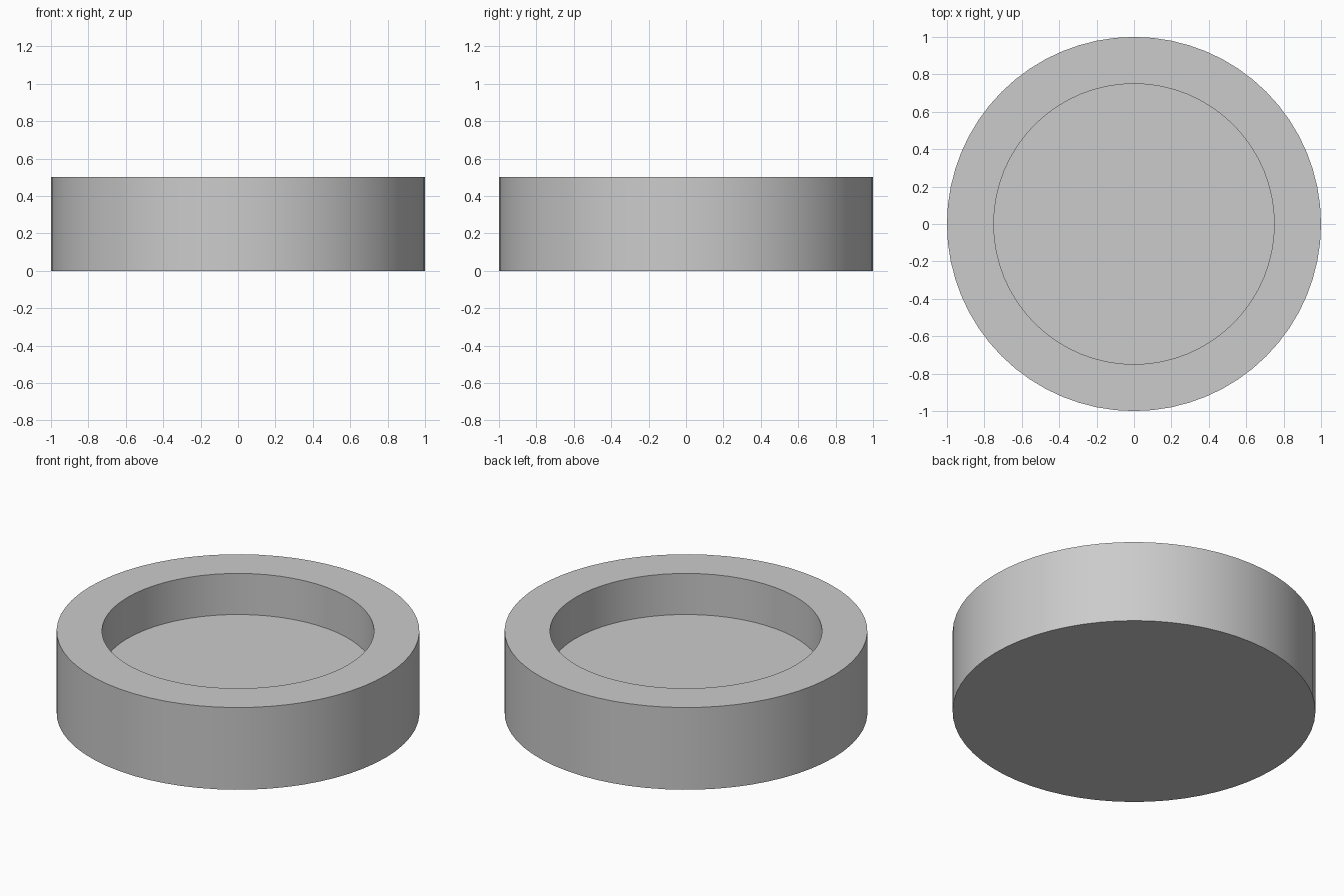
import bpy, bmesh, math

if "Cube" in bpy.data.objects:
    bpy.data.objects.remove(bpy.data.objects["Cube"])

SEGMENTS = 64
# Half section of the dish: base, outer wall, rim, recess wall, recess floor
PROFILE = [(0, 0), (1, 0), (1, 0.5), (0.75, 0.5), (0.75, 0.25), (0, 0.25)]


def lathe(name, profile):
    bm = bmesh.new()
    verts = [bm.verts.new((r, 0, z)) for r, z in profile]
    edges = [bm.edges.new(pair) for pair in zip(verts, verts[1:])]
    bmesh.ops.spin(bm, geom=verts + edges, cent=(0, 0, 0), axis=(0, 0, 1),
                   angle=math.tau, steps=SEGMENTS)
    bmesh.ops.remove_doubles(bm, verts=bm.verts, dist=1e-4)
    bmesh.ops.recalc_face_normals(bm, faces=bm.faces)
    mesh = bpy.data.meshes.new(name)
    bm.to_mesh(mesh)
    bm.free()
    obj = bpy.data.objects.new(name, mesh)
    bpy.context.collection.objects.link(obj)
    obj.select_set(True)
    bpy.context.view_layer.objects.active = obj
    bpy.ops.object.shade_smooth_by_angle(angle=math.radians(30))
    return obj


# Round dish with a shallow recess
lathe("round_dish", PROFILE)
